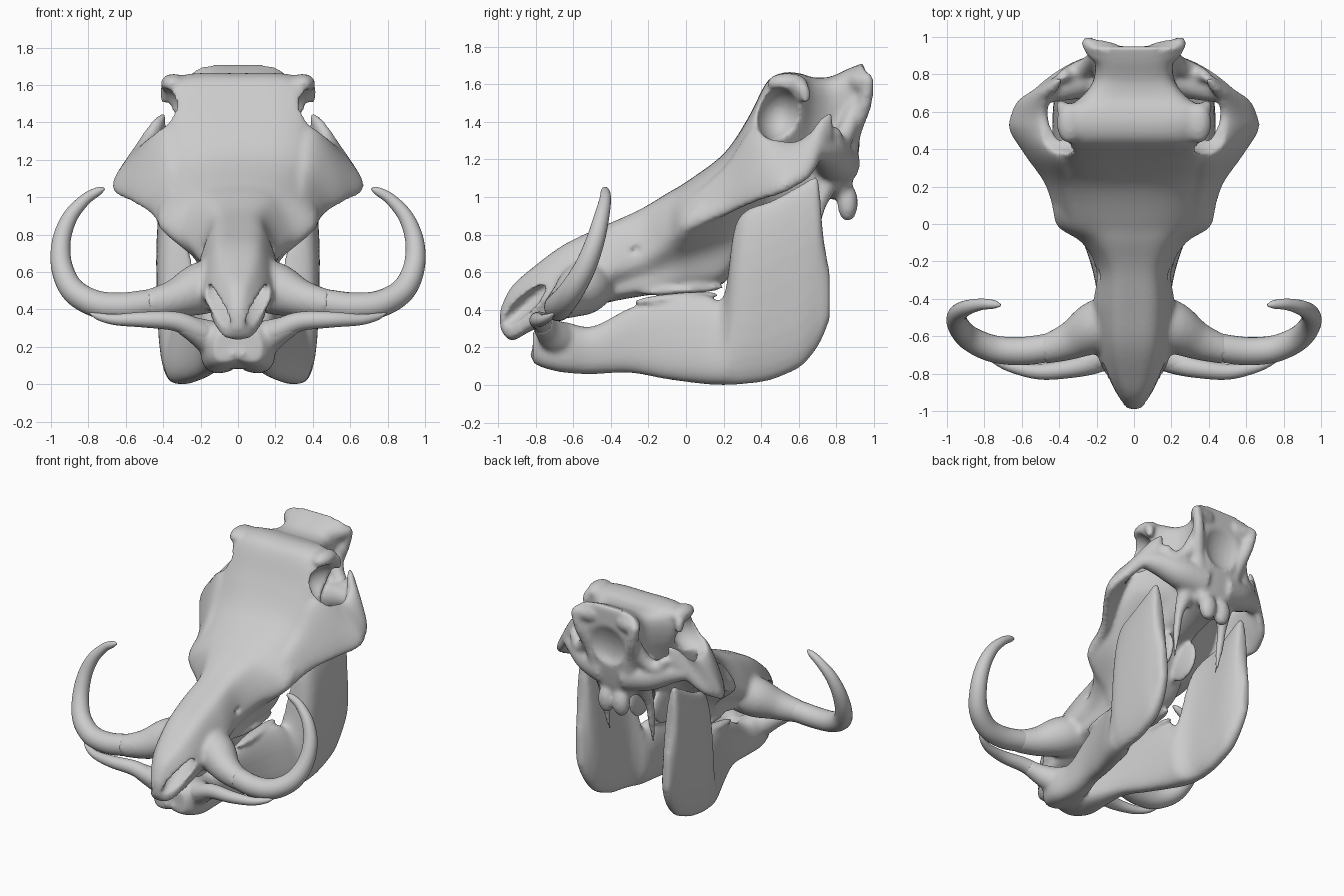
import bpy, bmesh, math
from mathutils import Vector, Matrix, Euler


def spline(pts, n, closed=False):
    """Sample a curve passing through all points."""
    m = len(pts)
    out = []
    for i in range(m if closed else m - 1):
        if closed:
            a, b, c, d = (pts[(i + k) % m] for k in (-1, 0, 1, 2))
        else:
            a, b, c, d = (pts[min(max(i + k, 0), m - 1)] for k in (-1, 0, 1, 2))
        for j in range(n):
            t = j / n
            out.append(0.5 * (2 * b + (c - a) * t + (2 * a - 5 * b + 4 * c - d) * t * t
                              + (3 * b - a - 3 * c + d) * t ** 3))
    if not closed:
        out.append(pts[-1].copy())
    return out


def skin(bm, rings):
    """Closed surface through rings of equal point count."""
    vs = [[bm.verts.new(p) for p in r] for r in rings]
    n = len(vs[0])
    fs = [bm.faces.new((a[i], a[(i + 1) % n], b[(i + 1) % n], b[i]))
          for a, b in zip(vs, vs[1:]) for i in range(n)]
    fs += [bm.faces.new(vs[0]), bm.faces.new(vs[-1])]
    bmesh.ops.recalc_face_normals(bm, faces=fs)


def loft(bm, rings, n=5):
    cols = [spline(list(c), n) for c in zip(*rings)]
    skin(bm, list(zip(*cols)))


def plates(bm, secs, s, taper=0.0, power=0.8):
    """Loft of upright flattened sections: y, top x/z, bottom x/z, half thickness."""
    rings = []
    for y, tx, tz, bx, bz, th in secs:
        c = Vector(((tx + bx) / 2, y, (tz + bz) / 2))
        up = Vector(((tx - bx) / 2, 0, (tz - bz) / 2))
        side = Vector((up.z, 0, -up.x)).normalized() * th
        ring = []
        for k in range(28):
            a = k * math.tau / 28
            f = lambda v: math.copysign(abs(v) ** power, v)
            p = c + up * f(math.sin(a)) + side * f(math.cos(a)) * (1 - taper * math.sin(a))
            ring.append(Vector((p.x * s, p.y, p.z)))
        rings.append(ring)
    loft(bm, rings)


def tube(bm, pts, s=1, sides=20):
    """Tapered round tube through x, y, z, radius points."""
    ps = spline([Vector((p[0] * s, *p[1:])) for p in pts], 7)
    u = Vector((0.3, 0.5, 0.8))
    rings = []
    for i, p in enumerate(ps):
        t = (ps[min(i + 1, len(ps) - 1)] - ps[max(i - 1, 0)]).to_3d().normalized()
        u = (u - t * u.dot(t)).normalized()
        v = t.cross(u)
        r = max(p[3], 0.004)
        rings.append([p.to_3d() + r * (math.cos(k * math.tau / sides) * u
                                       + math.sin(k * math.tau / sides) * v) for k in range(sides)])
    skin(bm, rings)


def ball(bm, loc, size, s=1, tilt=0):
    m = Matrix.LocRotScale(Vector((loc[0] * s, *loc[1:])), Euler((math.radians(tilt), 0, 0)), Vector(size))
    bmesh.ops.create_uvsphere(bm, u_segments=24, v_segments=16, radius=1, matrix=m)


def finish(bm, name):
    me = bpy.data.meshes.new(name)
    bm.to_mesh(me)
    bm.free()
    for p in me.polygons:
        p.use_smooth = True
    ob = bpy.data.objects.new(name, me)
    bpy.context.collection.objects.link(ob)
    return ob


def fuse(ob, cutter=None, voxel=0.014):
    """Melt overlapping parts into one bone surface, with optional hollows."""
    def remesh():
        r = ob.modifiers.new("fuse", 'REMESH')
        r.mode = 'VOXEL'
        r.voxel_size = voxel
        r.use_smooth_shade = True
    remesh()
    if cutter:
        b = ob.modifiers.new("hollows", 'BOOLEAN')
        b.operation = 'DIFFERENCE'
        b.solver = 'EXACT'
        b.object = cutter
        cutter.hide_render = True
        cutter.hide_set(True)
        remesh()
    sm = ob.modifiers.new("soften", 'SMOOTH')
    sm.factor = 0.5
    sm.iterations = 6


# cranium and snout: y, top z, bottom z, top half width, cheek z, cheek half width, base half width
cranium = [
    (-0.99, 0.40, 0.30, 0.02, 0.35, 0.03, 0.02), (-0.93, 0.52, 0.235, 0.05, 0.38, 0.10, 0.07),
    (-0.82, 0.62, 0.29, 0.09, 0.45, 0.16, 0.12), (-0.65, 0.745, 0.36, 0.12, 0.52, 0.20, 0.14),
    (-0.45, 0.84, 0.43, 0.13, 0.60, 0.22, 0.15), (-0.25, 0.93, 0.47, 0.13, 0.68, 0.20, 0.15),
    (-0.10, 1.02, 0.49, 0.18, 0.78, 0.28, 0.15), (0.0, 1.08, 0.50, 0.23, 0.86, 0.42, 0.16),
    (0.20, 1.23, 0.54, 0.29, 0.96, 0.43, 0.17), (0.33, 1.42, 0.74, 0.33, 1.08, 0.43, 0.15),
    (0.43, 1.61, 0.88, 0.35, 1.20, 0.38, 0.13), (0.52, 1.66, 0.92, 0.37, 1.23, 0.30, 0.12),
    (0.61, 1.655, 0.95, 0.37, 1.25, 0.24, 0.12), (0.68, 1.635, 0.97, 0.27, 1.28, 0.22, 0.12),
    (0.77, 1.64, 0.99, 0.20, 1.30, 0.20, 0.13), (0.87, 1.685, 1.02, 0.20, 1.35, 0.18, 0.12),
    (0.95, 1.715, 1.42, 0.23, 1.57, 0.21, 0.10)]
skull = bmesh.new()
rings = []
for y, zt, zb, wt, zm, wm, wb in cranium:
    h = zt - zb
    half = [(wt, zt - 0.07 * h), (wm, zm), (wb + 0.3 * (wm - wb), zb + 0.5 * (zm - zb)), (wb, zb + 0.06 * h)]
    loop = [(0, zt)] + half + [(0, zb)] + [(-x, z) for x, z in reversed(half)]
    rings.append(spline([Vector((x, y, z)) for x, z in loop], 5, True))
loft(skull, rings)

cheek = [(0.0, 0.30, 0.98, 0.41, 0.82, 0.03), (0.20, 0.33, 1.15, 0.45, 0.90, 0.05),
         (0.36, 0.37, 1.37, 0.56, 0.97, 0.055), (0.50, 0.45, 1.30, 0.655, 1.02, 0.05),
         (0.58, 0.47, 1.29, 0.65, 1.06, 0.045), (0.66, 0.46, 1.34, 0.61, 1.11, 0.04),
         (0.72, 0.42, 1.42, 0.52, 1.20, 0.04), (0.78, 0.39, 1.46, 0.43, 1.30, 0.02)]
holes = bmesh.new()
for s in (1, -1):
    # flared cheekbone and its broad root on the braincase
    plates(skull, cheek, s)
    tube(skull, [(0.08, 0.80, 1.18, 0.13), (0.24, 0.785, 1.20, 0.11), (0.38, 0.74, 1.24, 0.085),
                 (0.50, 0.69, 1.25, 0.05)], s)
    tube(skull, [(0.19, 0.91, 1.50, 0.04), (0.24, 0.85, 1.34, 0.05), (0.32, 0.81, 1.28, 0.05),
                 (0.39, 0.79, 1.36, 0.03)], s)
    # brow and the process behind the eye
    ball(skull, (0.345, 0.54, 1.605), (0.07, 0.11, 0.055), s)
    tube(skull, [(0.34, 0.58, 1.60, 0.05), (0.385, 0.625, 1.57, 0.035), (0.39, 0.64, 1.50, 0.02)], s)
    # wings of the nape crest
    tube(skull, [(0.12, 0.90, 1.62, 0.07), (0.20, 0.93, 1.615, 0.06), (0.265, 0.98, 1.63, 0.025)], s)
    tube(skull, [(0.255, 0.97, 1.63, 0.03), (0.22, 0.95, 1.50, 0.04), (0.17, 0.88, 1.33, 0.05),
                 (0.12, 0.85, 1.15, 0.06)], s)
    # neck condyle, hanging spike and palate wing
    ball(skull, (0.06, 0.86, 0.97), (0.065, 0.055, 0.10), s)
    tube(skull, [(0.16, 0.76, 1.10, 0.07), (0.19, 0.71, 0.95, 0.035), (0.19, 0.68, 0.78, 0.025),
                 (0.18, 0.65, 0.62, 0.01)], s)
    ball(skull, (0.10, 0.40, 0.80), (0.035, 0.14, 0.15), s, -25)
    # tusk socket
    tube(skull, [(0.05, -0.48, 0.56, 0.13), (0.20, -0.55, 0.51, 0.14), (0.33, -0.62, 0.46, 0.105),
                 (0.44, -0.66, 0.435, 0.084), (0.49, -0.668, 0.43, 0.078)], s)
    # upper cheek teeth
    ball(skull, (0.14, -0.02, 0.505), (0.045, 0.23, 0.025), s, 4)
    # hollows: eye socket, nostril, small face opening
    ball(holes, (0.43, 0.49, 1.44), (0.19, 0.125, 0.145), s)
    ball(holes, (0.115, -0.88, 0.405), (0.09, 0.21, 0.047), s, 41)
    ball(holes, (0.21, -0.27, 0.72), (0.05, 0.035, 0.022), s, 20)
# broad hollow in the back of the head
ball(holes, (0, 1.02, 1.46), (0.19, 0.11, 0.22), 1, -22)
cutter = finish(holes, "skull_hollows_cutter")
fuse(finish(skull, "skull"), cutter)

# lower jaw: two diverging halves meeting at the chin
jaw_front = [(-0.815, 0.07, 0.28, 0.05, 0.12, 0.07), (-0.76, 0.10, 0.32, 0.06, 0.095, 0.095),
             (-0.65, 0.13, 0.335, 0.08, 0.07, 0.10), (-0.50, 0.12, 0.31, 0.08, 0.06, 0.09),
             (-0.30, 0.15, 0.41, 0.13, 0.065, 0.07), (-0.10, 0.18, 0.47, 0.20, 0.03, 0.075)]
jaw_back = [(0.10, 0.22, 0.48, 0.28, 0.005, 0.09), (0.20, 0.26, 0.47, 0.31, 0.0, 0.095),
            (0.255, 0.32, 0.82, 0.32, 0.0, 0.09), (0.32, 0.36, 0.93, 0.33, 0.005, 0.085),
            (0.45, 0.38, 0.98, 0.33, 0.025, 0.08), (0.60, 0.38, 1.06, 0.335, 0.09, 0.075),
            (0.67, 0.38, 1.10, 0.34, 0.16, 0.065), (0.705, 0.38, 1.08, 0.345, 0.21, 0.055),
            (0.73, 0.375, 0.80, 0.35, 0.26, 0.045), (0.765, 0.37, 0.60, 0.36, 0.35, 0.025)]
jaw = bmesh.new()
for s in (1, -1):
    plates(jaw, jaw_front + jaw_back, s, 0.2)
    # lower tusk socket
    tube(jaw, [(0.04, -0.60, 0.20, 0.09), (0.14, -0.68, 0.245, 0.095), (0.23, -0.735, 0.29, 0.07),
               (0.31, -0.765, 0.33, 0.053)], s)
    # lower cheek teeth
    ball(jaw, (0.185, -0.05, 0.462), (0.045, 0.23, 0.027), s, 5)
    # small front teeth
    for x in (0.025, 0.075):
        ball(jaw, (x, -0.805 + x * 0.2, 0.16), (0.02, 0.03, 0.035), s)
# chin
ball(jaw, (0, -0.64, 0.18), (0.13, 0.18, 0.10))
fuse(finish(jaw, "lower_jaw"))

# tusks
upper = [(0.36, -0.63, 0.45, 0.072), (0.48, -0.665, 0.43, 0.076), (0.62, -0.68, 0.415, 0.075),
         (0.76, -0.665, 0.43, 0.072), (0.88, -0.61, 0.50, 0.066), (0.94, -0.54, 0.62, 0.058),
         (0.945, -0.485, 0.76, 0.05), (0.90, -0.45, 0.89, 0.041), (0.82, -0.43, 0.985, 0.031),
         (0.75, -0.43, 1.03, 0.023), (0.715, -0.435, 1.045, 0.008)]
lower = [(0.10, -0.70, 0.23, 0.06), (0.21, -0.74, 0.285, 0.06), (0.33, -0.77, 0.335, 0.052),
         (0.50, -0.79, 0.345, 0.042), (0.65, -0.765, 0.345, 0.03), (0.74, -0.73, 0.36, 0.02),
         (0.79, -0.705, 0.38, 0.006)]
for kind, path in (("upper", upper), ("lower", lower)):
    for s, side in ((1, "right"), (-1, "left")):
        bm = bmesh.new()
        tube(bm, path, s, 24)
        finish(bm, f"{kind}_tusk_{side}")
